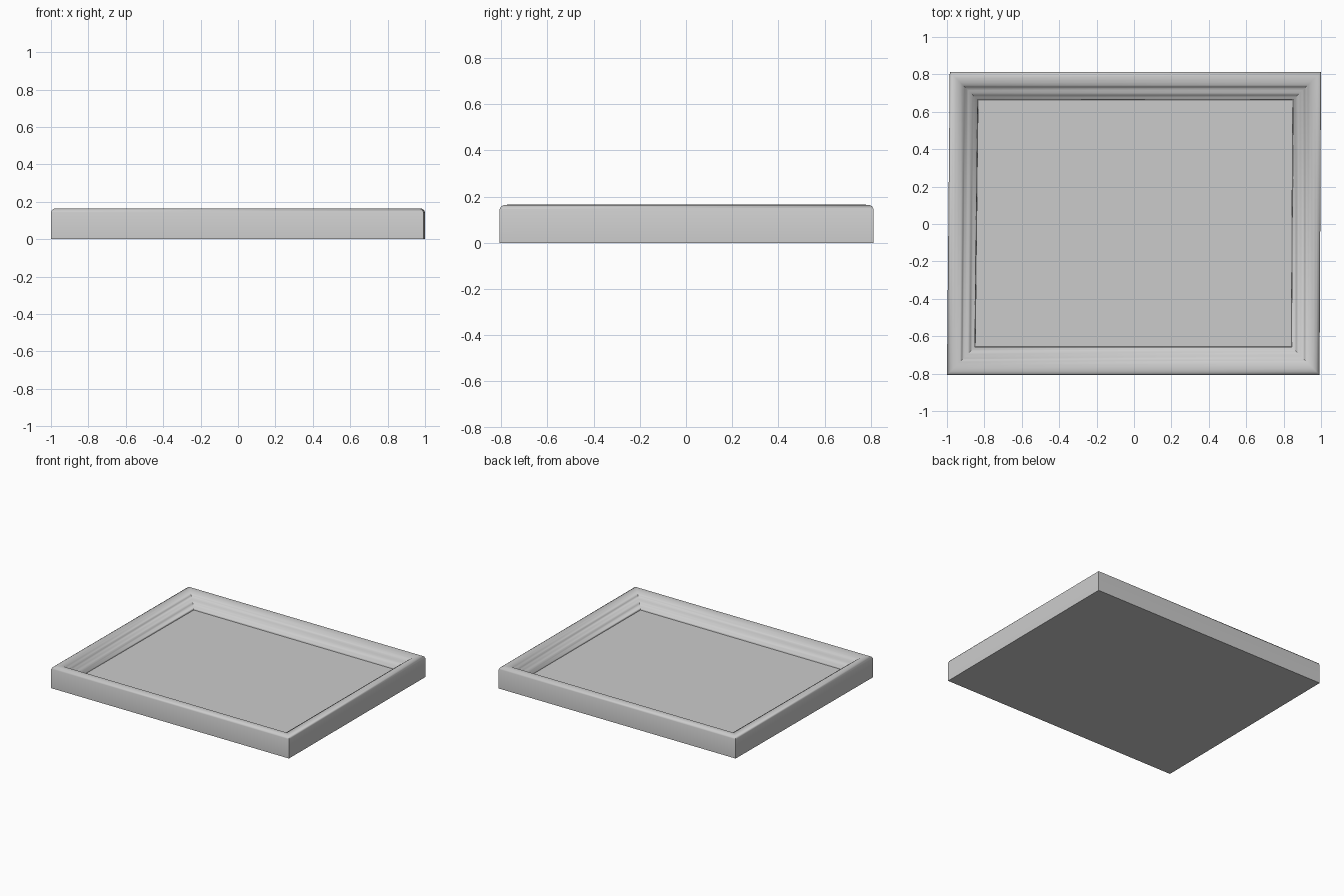
import bpy, bmesh, math

cube = bpy.data.objects.get("Cube")
if cube:
    bpy.data.objects.remove(cube, do_unlink=True)

grey = bpy.data.materials.new("light grey")
grey.use_nodes = True
colour = (0.6, 0.6, 0.6, 1)
grey.diffuse_color = colour
grey.node_tree.nodes["Principled BSDF"].inputs["Base Color"].default_value = colour

# Outer corners, very slightly out of square, and the inward direction at each
corners = [(-1.0, -0.807), (0.992, -0.807), (1.0, 0.813), (-0.985, 0.813)]
inward = [(1, 1), (-1, 1), (-1, -1), (1, -1)]
PANEL_Z = 0.075


def ring(bm, inset, z):
    return [bm.verts.new((x + dx * inset, y + dy * inset, z))
            for (x, y), (dx, dy) in zip(corners, inward)]


def finish(name, bm, smooth_angle):
    bmesh.ops.recalc_face_normals(bm, faces=bm.faces)
    mesh = bpy.data.meshes.new(name)
    bm.to_mesh(mesh)
    bm.free()
    mesh.materials.append(grey)
    obj = bpy.data.objects.new(name, mesh)
    bpy.context.collection.objects.link(obj)
    bpy.ops.object.select_all(action='DESELECT')
    obj.select_set(True)
    bpy.context.view_layer.objects.active = obj
    bpy.ops.object.shade_smooth_by_angle(angle=math.radians(smooth_angle))


# Mitred moulding: (inset, height) from the outer foot over the rim to the inner foot
profile = [(0, 0), (0, 0.145), (0.006, 0.157), (0.018, 0.164), (0.035, 0.165),
           (0.055, 0.160), (0.070, 0.151), (0.080, 0.140), (0.088, 0.130),
           (0.100, 0.125), (0.112, 0.119), (0.124, 0.108), (0.136, 0.096),
           (0.146, 0.089), (0.150, 0.080), (0.151, 0.0)]
bm = bmesh.new()
rings = [ring(bm, d, z) for d, z in profile]
for a, b in zip(rings, rings[1:] + rings[:1]):
    for i in range(4):
        j = (i + 1) % 4
        bm.faces.new((a[i], a[j], b[j], b[i]))
finish("frame_moulding", bm, 50)

# Flat panel filling the frame down to the base
bm = bmesh.new()
low, high = ring(bm, 0.151, 0), ring(bm, 0.151, PANEL_Z)
bm.faces.new(low)
bm.faces.new(high)
for i in range(4):
    j = (i + 1) % 4
    bm.faces.new((low[i], low[j], high[j], high[i]))
finish("inner_panel", bm, 30)
